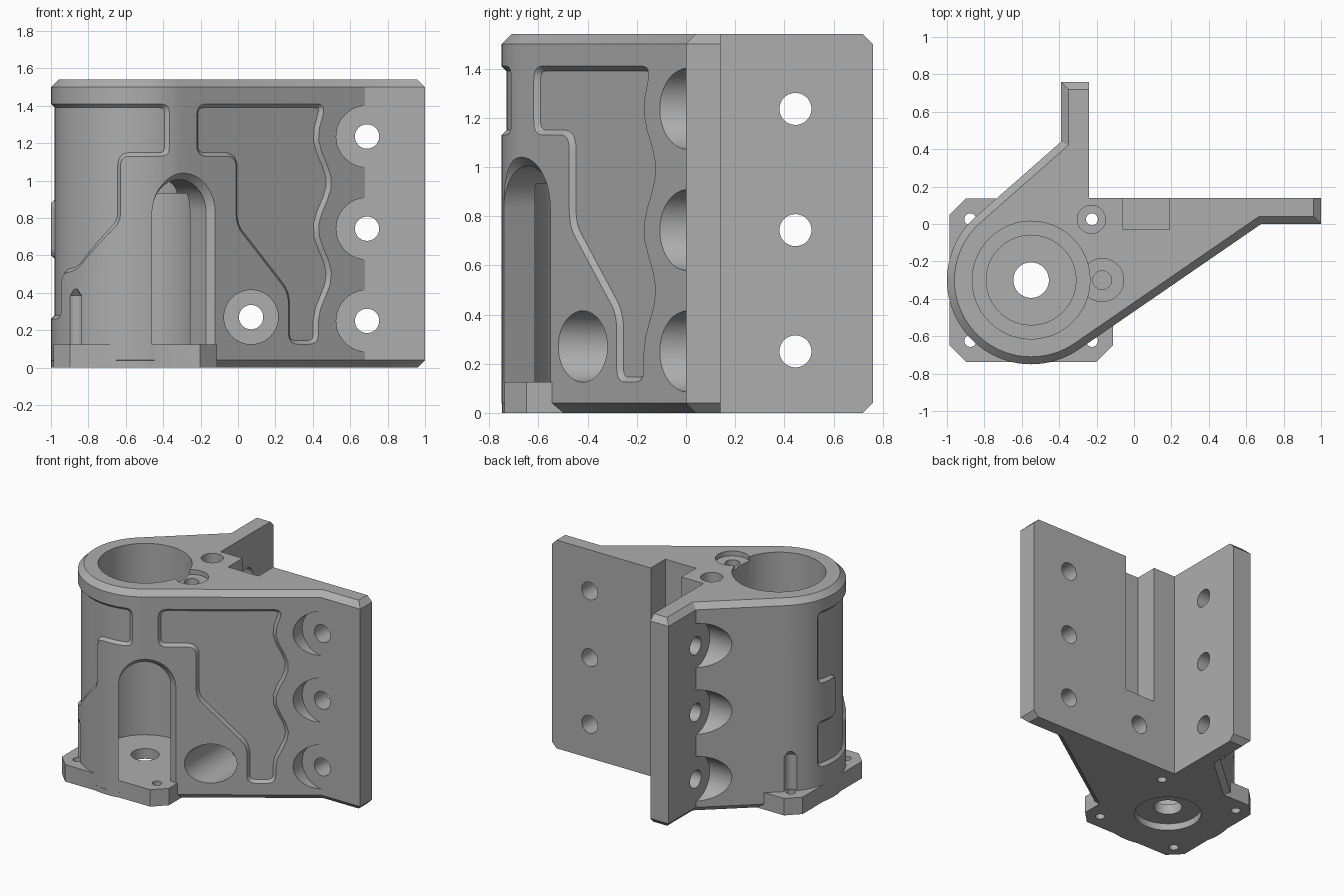
import bpy, bmesh, math
from mathutils import Vector

if "Cube" in bpy.data.objects:
    bpy.data.objects.remove(bpy.data.objects["Cube"])

AXIS = Vector((-0.55, -0.30, 0))      # centre of the main bore
R, H, CH = 0.45, 1.54, 0.04           # barrel radius, height, edge chamfer

grey = bpy.data.materials.new("plain grey")
grey.use_nodes = True
grey.diffuse_color = (0.42, 0.42, 0.42, 1)
grey.node_tree.nodes["Principled BSDF"].inputs["Base Color"].default_value = (0.42, 0.42, 0.42, 1)


def solid(name, rings, bend=False):
    """Loft closed rings of points into a capped solid."""
    bm = bmesh.new()
    loops = [[bm.verts.new(p) for p in ring] for ring in rings]
    n = len(loops[0])
    for a, b in zip(loops, loops[1:]):
        for i in range(n):
            j = (i + 1) % n
            bm.faces.new((a[i], a[j], b[j], b[i]))
    bm.faces.new(loops[0][::-1])
    bm.faces.new(loops[-1])
    if bend:                           # wrap a flat (arc, radius, z) solid round the barrel
        bmesh.ops.triangulate(bm, faces=bm.faces[:])
        for deg in range(150, 301, 5):
            bmesh.ops.bisect_plane(bm, geom=bm.verts[:] + bm.edges[:] + bm.faces[:], dist=1e-5,
                                   plane_co=(R * math.radians(deg + 0.3), 0, 0), plane_no=(1, 0, 0))
        bmesh.ops.triangulate(bm, faces=bm.faces[:])
        for v in bm.verts:
            t, r = v.co.x / R, v.co.y
            v.co = AXIS + Vector((r * math.cos(t), r * math.sin(t), v.co.z))
    bm.normal_update()
    if bm.calc_volume(signed=True) < 0:
        bmesh.ops.reverse_faces(bm, faces=bm.faces[:])
    me = bpy.data.meshes.new(name)
    bm.to_mesh(me)
    bm.free()
    me.materials.append(grey)
    ob = bpy.data.objects.new(name, me)
    bpy.context.scene.collection.objects.link(ob)
    return ob


def volume(me):
    bm = bmesh.new()
    bm.from_mesh(me)
    result = bm.calc_volume(signed=True)
    bm.free()
    return result


def combine(tool, operation='DIFFERENCE'):
    """Cut or join a tool, trying solvers until the volume change is sensible."""
    tool.hide_render = True
    mod = body.modifiers.new("combine", 'BOOLEAN')
    mod.operation, mod.object = operation, tool
    before, limit = volume(body.data), volume(tool.data) * 1.02 + 1e-4
    sign = 1 if operation == 'UNION' else -1
    result = None
    for solver in ('EXACT', 'MANIFOLD', 'FLOAT'):
        mod.solver = solver
        bpy.context.view_layer.update()
        deps = bpy.context.evaluated_depsgraph_get()
        me = bpy.data.meshes.new_from_object(body.evaluated_get(deps))
        if len(me.polygons) > 6 and -1e-4 < sign * (volume(me) - before) < limit:
            result = me
            break
    body.modifiers.remove(mod)
    bpy.data.objects.remove(tool)
    if result:
        body.data = result


def rod(p0, p1, r0, r1=None, n=48):
    p0, p1 = Vector(p0), Vector(p1)
    q = (p1 - p0).to_track_quat('Z', 'Y')
    ring = [Vector((math.cos(2 * math.pi * i / n), math.sin(2 * math.pi * i / n), 0)) for i in range(n)]
    r1 = r0 if r1 is None else r1
    return solid("rod", [[p + q @ (v * r) for v in ring] for p, r in ((p0, r0), (p1, r1))])


def drill(*args):
    combine(rod(*args))


def bore(x, y, r, low, high):
    drill((x, y, low), (x, y, high), r)


def inset(pts, dist):
    """Mitred inset of a counter-clockwise outline; dist may vary per edge."""
    n = len(pts)
    d = dist if isinstance(dist, list) else [dist] * n
    out = []
    for i in range(n):
        e0 = (pts[i] - pts[i - 1]).normalized()
        e1 = (pts[(i + 1) % n] - pts[i]).normalized()
        n0, n1 = Vector((-e0.y, e0.x)), Vector((-e1.y, e1.x))
        cross = e0.cross(e1)
        t = 0 if abs(cross) < 1e-4 else (n1 * d[i] - n0 * d[i - 1]).cross(e1) / cross
        out.append(pts[i] + n0 * d[i - 1] + e0 * t)
    return out


def rounded(pts, r):
    """Round the sharp corners of an outline."""
    out = []
    for i, p in enumerate(pts):
        a, b = pts[i - 1] - p, pts[(i + 1) % len(pts)] - p
        if a.angle(-b) < math.radians(35):
            out.append(p)
            continue
        pa = p + a.normalized() * min(r, a.length * 0.45)
        pb = p + b.normalized() * min(r, b.length * 0.45)
        for k in range(6):
            t = k / 5
            out.append(pa * (1 - t) ** 2 + p * 2 * t * (1 - t) + pb * t * t)
    return out


def tangent_angle(x, y, side):
    d = Vector((x, y)) - AXIS.xy
    return math.atan2(d.y, d.x) + side * math.acos(R / d.length)


# Body: barrel with two flanges at a right angle, outer edges chamfered
start = tangent_angle(-0.39, 0.44, 1)
slant = tangent_angle(0.68, 0, -1)
end = slant + 2 * math.pi
arc = [AXIS.xy + R * Vector((math.cos(start + (end - start) * i / 40), math.sin(start + (end - start) * i / 40)))
       for i in range(41)]
outline = [Vector(p) for p in ((1, 0.14), (-0.24, 0.14), (-0.24, 0.76), (-0.39, 0.76), (-0.39, 0.44))]
outline += arc + [Vector((0.68, 0)), Vector((1, 0))]
small = inset(outline, [0, 0] + [CH] * (len(outline) - 2))
body = solid("bracket_body", [[(p.x, p.y, z) for p in ring] for ring, z in
                              ((small, 0), (outline, CH), (outline, H - CH), (small, H))])

# Base plate with cut corners, and the round foot of the barrel
w, c = 0.4375, 0.3475
octagon = [(w, c), (c, w), (-c, w), (-w, c), (-w, -c), (-c, -w), (c, -w), (w, -c)]
combine(solid("base_plate", [[(AXIS.x + x, AXIS.y + y, z) for x, y in octagon] for z in (0, 0.125)]), 'UNION')
combine(rod(AXIS, AXIS + Vector((0, 0, 0.12)), R - 0.001, None, 96), 'UNION')

# Stepped bore: bearing seat, lip, lower chamber, shaft hole, underside recess
for r, low, high in ((0.315, 1.06, 1.7), (0.24, 0.9, 1.1), (0.315, 0.125, 0.93), (0.095, -0.1, 0.2), (0.225, -0.1, 0.05)):
    bore(AXIS.x, AXIS.y, r, low, high)

# Frame on the slanted wall: u runs along it, n points out of it
n = Vector((math.cos(slant), math.sin(slant), 0))
u = Vector((-n.y, n.x, 0))


def on_wall(pts, depth):
    return [AXIS + u * p.x + n * depth + Vector((0, 0, p.y)) for p in pts]


# Arched window into the chamber
arch = [Vector((-0.21, 0.125)), Vector((0.21, 0.125))]
arch += [Vector((0.21 * math.cos(math.pi * i / 24), 0.83 + 0.21 * math.sin(math.pi * i / 24))) for i in range(25)]
combine(solid("window", [on_wall(inset(arch, [0] + [d] * (len(arch) - 1)), depth)
                         for depth, d in ((0.2, 0.035), (0.415, 0.035), (0.51, -0.06))]))

# Recessed panel on the slanted wall, with a wavy edge beside the bolt pockets
foot_x = AXIS.x + R * n.x
panel = [(0.27, 0.125), (0.43, 0.125)]
for i in range(17):
    z = 0.25 + 1.03 * i / 16
    panel.append((0.465 - 0.035 * math.cos(2 * math.pi * (z - 0.25) / 0.493), z))
panel += [(0.47, 1.41), (-0.22, 1.41), (-0.22, 1.13), (-0.01, 1.13), (-0.01, 0.76), (0.27, 0.4)]
panel = rounded([Vector(((x - foot_x) / u.x, z)) for x, z in panel], 0.06)
combine(solid("wall_panel", [on_wall(inset(panel, d), R - d) for d in (0.02, -0.02)]))

# Recessed panel wrapped round the barrel (angle, height)
wrap = [(160, 0.26), (208, 0.26), (209, 0.5), (226, 0.52), (260, 0.78), (260, 1.13), (294, 1.13),
        (294, 1.41), (160, 1.41), (160, 0.88), (183, 0.88), (183, 0.6), (160, 0.6)]
wrap = rounded([Vector((R * math.radians(a), z)) for a, z in wrap], 0.05)
combine(solid("barrel_panel", [[(p.x, R - d, p.y) for p in inset(wrap, d)] for d in (0.02, -0.02)], True))

# Flange bolt holes with round pockets for the heads
for z in (0.25, 0.743, 1.236):
    drill((0.69, 0, z), (0.69, -0.5, z), 0.165)
    drill((0.69, -0.3, z), (0.69, 0.4, z), 0.065)
    drill((-0.39, 0.445, z), (-0.9, 0.445, z), 0.165)
    drill((-0.7, 0.445, z), (0, 0.445, z), 0.065)

# Deep counterbored hole low in the slanted wall
drill((0.07, -0.9, 0.27), (0.07, -0.02, 0.27), 0.145)
drill((0.07, -0.3, 0.27), (0.07, 0.4, 0.27), 0.065)

# Base screw holes, with pointed relief grooves beside the barrel
for sx in (-1, 1):
    for sy in (-1, 1):
        x, y = AXIS.x + 0.325 * sx, AXIS.y + 0.325 * sy
        bore(x, y, 0.032, -0.1, 0.3)
        if sx < 0:
            bore(x, y, 0.045, 0.125, 0.385)
            drill((x, y, 0.384), (x, y, 0.42), 0.045, 0.015)
bore(-0.228, 0.025, 0.075, 0.125, 1.7)

# Retaining screw seat beside the bore
bore(-0.17, -0.3, 0.115, H - 0.035, 1.7)
bore(-0.17, -0.3, 0.05, 1.1, 1.7)

# Square channel at the inside corner of the flange
corners = ((-0.06, -0.03), (0.19, -0.03), (0.19, 0.3), (-0.06, 0.3))
combine(solid("channel", [[(x, y, z) for x, y in corners] for z in (0.5, 1.7)]))

body.data.shade_smooth()
body.data.set_sharp_from_angle(angle=math.radians(25))
